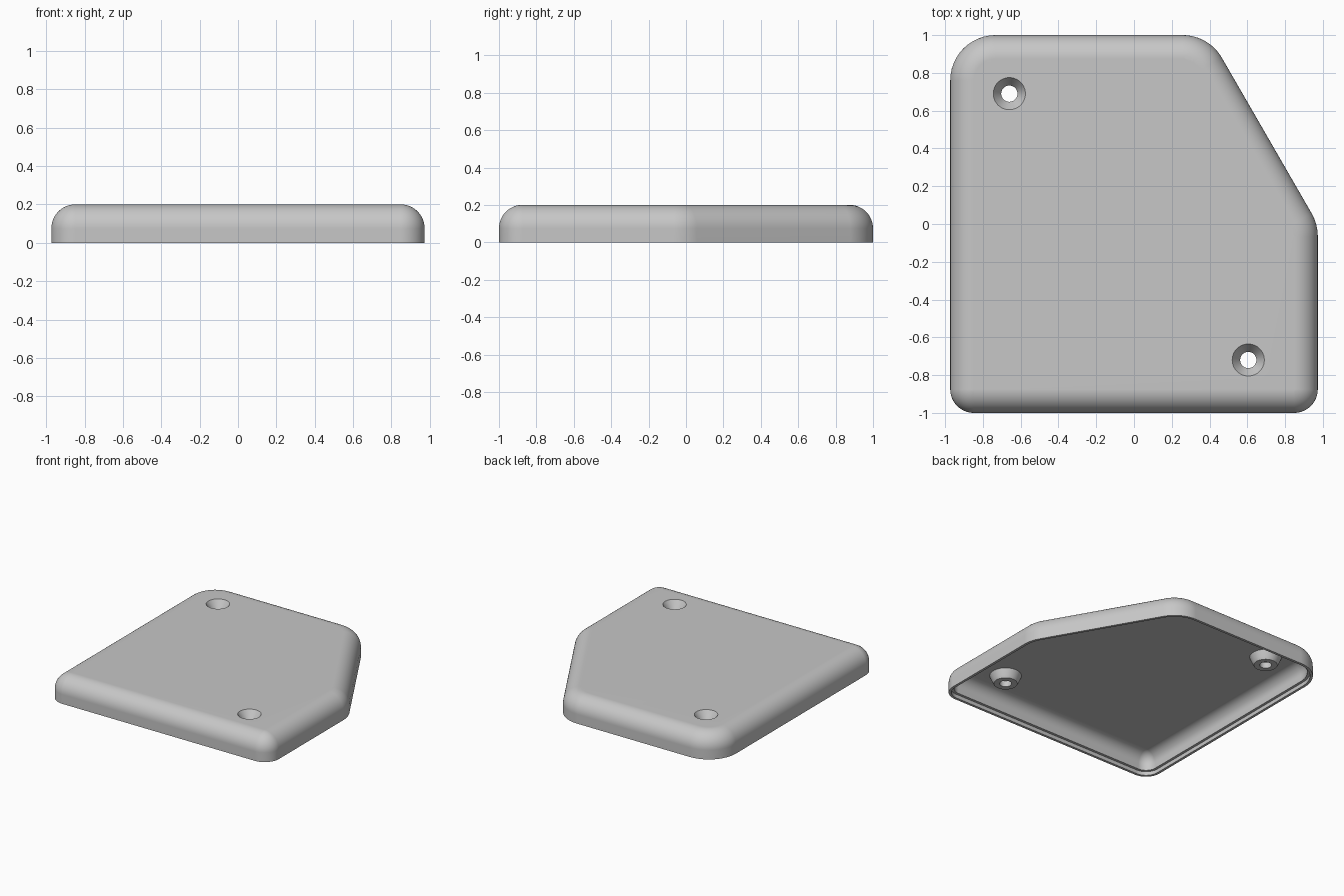
import bpy
import bmesh
from math import sin, cos, pi, tan, radians
from mathutils import Vector

old = bpy.data.objects.get("Cube")
if old:
    bpy.data.objects.remove(old, do_unlink=True)

HEIGHT, CEILING, ROUND, WALL = 0.2, 0.16, 0.125, 0.04
ARC = 12       # steps per rounded corner
CIRCLE = 48    # steps around each screw hole

# Plan outline, counter-clockwise: x, y, corner radius
CORNERS = [(-0.973, -1, 0.125), (0.973, -1, 0.125), (0.973, 0, 0.25),
           (0.396, 1, 0.24), (-0.973, 1, 0.24)]
SCREWS = [(-0.66, 0.69), (0.605, -0.72)]


def outline(inset):
    """Points of the rounded plan outline, moved inwards by inset."""
    points = []
    for i, (x, y, r) in enumerate(CORNERS):
        here = Vector((x, y))
        before = (here - Vector(CORNERS[i - 1][:2])).normalized()
        after = (Vector(CORNERS[(i + 1) % len(CORNERS)][:2]) - here).normalized()
        turn = before.angle(after)
        normal = Vector((before.y, -before.x))
        centre = here - before * r * tan(turn / 2) - normal * r
        for k in range(ARC + 1):
            a = turn * k / ARC
            points.append(centre + (normal * cos(a) + before * sin(a)) * (r - inset))
    return points


def circle(centre, radius):
    return [Vector((centre[0] + radius * cos(2 * pi * k / CIRCLE),
                    centre[1] + radius * sin(2 * pi * k / CIRCLE)))
            for k in range(CIRCLE)]


def loft(bm, rings):
    """Join a list of (points, z) closed rings with quads."""
    made = [[bm.verts.new((p.x, p.y, z)) for p in pts] for pts, z in rings]
    for low, high in zip(made, made[1:]):
        for k in range(len(low)):
            n = (k + 1) % len(low)
            bm.faces.new((low[k], low[n], high[n], high[k]))


def quarter(radius, top):
    """Inset and z along a quarter round, from the flat to the wall."""
    return [(ROUND - radius * sin(pi / 2 * k / ARC),
             top - radius * (1 - cos(pi / 2 * k / ARC))) for k in range(ARC + 1)]


bm = bmesh.new()

# Side wall: outer round, stepped rim, inner cove
section = quarter(ROUND, HEIGHT)
section += [(0, 0), (0.02, 0), (0.02, 0.03), (WALL, 0.03)]
section += reversed(quarter(ROUND - WALL, CEILING))
loft(bm, [(outline(inset), z) for inset, z in section])

# Countersunk screw wells with bosses underneath
well = [(0.085, HEIGHT), (0.043, 0.14), (0.043, 0.095), (0.085, 0.095),
        (0.097, 0.115), (0.115, CEILING)]
for screw in SCREWS:
    loft(bm, [(circle(screw, r), z) for r, z in well])

bmesh.ops.remove_doubles(bm, verts=bm.verts[:], dist=0.0002)

# Flat top and ceiling, filled around the wells
for level in (HEIGHT, CEILING):
    rim = [e for e in bm.edges if e.is_boundary
           and all(abs(v.co.z - level) < 0.001 for v in e.verts)]
    bmesh.ops.triangle_fill(bm, edges=rim, use_beauty=True)
bmesh.ops.recalc_face_normals(bm, faces=bm.faces[:])

mesh = bpy.data.meshes.new("cover_plate")
bm.to_mesh(mesh)
bm.free()
cover = bpy.data.objects.new("cover_plate", mesh)
bpy.context.collection.objects.link(cover)

# Plain grey plastic
grey = bpy.data.materials.new("light_grey")
grey.use_nodes = True
colour = (0.57, 0.57, 0.57, 1)
grey.diffuse_color = colour
grey.node_tree.nodes["Principled BSDF"].inputs["Base Color"].default_value = colour
mesh.materials.append(grey)

# Smooth rounds with crisp rims
bpy.ops.object.select_all(action="DESELECT")
cover.select_set(True)
bpy.context.view_layer.objects.active = cover
bpy.ops.object.shade_smooth_by_angle(angle=radians(30))
weighted = cover.modifiers.new("even_shading", "WEIGHTED_NORMAL")
weighted.keep_sharp = True
